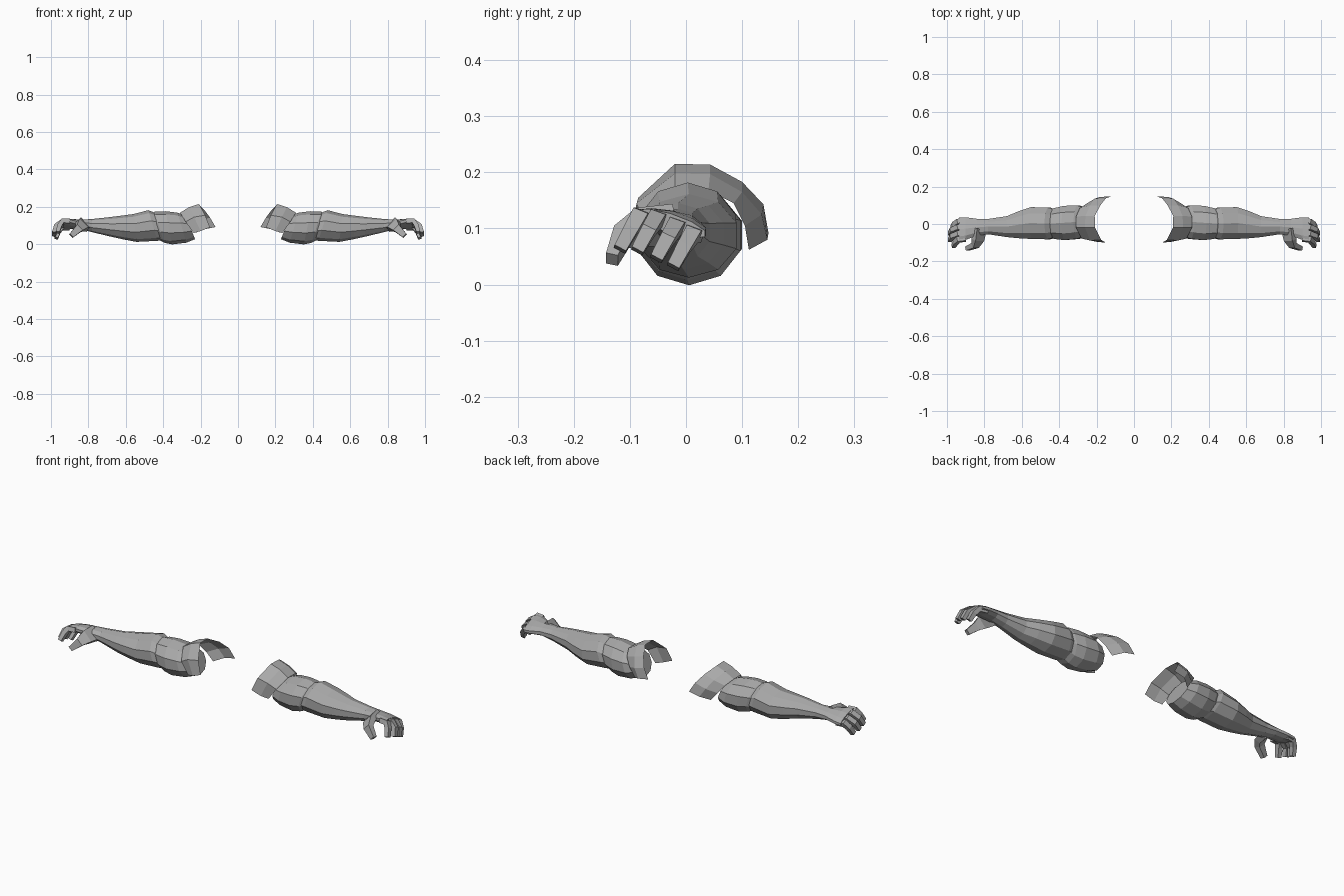
import bpy, bmesh, math
from mathutils import Vector

if "Cube" in bpy.data.objects:
    bpy.data.objects.remove(bpy.data.objects["Cube"])

skin = bpy.data.materials.new("grey")
skin.diffuse_color = (0.4, 0.4, 0.4, 1)
skin.use_nodes = True
skin.node_tree.nodes["Principled BSDF"].inputs["Base Color"].default_value = skin.diffuse_color


def loft(name, rings, closed=True):
    """Skin a list of point rings; closed rings also get end caps."""
    bm = bmesh.new()
    vr = [[bm.verts.new(p) for p in r] for r in rings]
    n = len(rings[0])
    for a, b in zip(vr, vr[1:]):
        for i in range(n if closed else n - 1):
            j = (i + 1) % n
            bm.faces.new((a[i], a[j], b[j], b[i]))
    if closed:
        bm.faces.new(vr[0][::-1])
        bm.faces.new(vr[-1])
    bmesh.ops.recalc_face_normals(bm, faces=bm.faces)
    me = bpy.data.meshes.new(name)
    bm.to_mesh(me)
    bm.free()
    me.materials.append(skin)
    ob = bpy.data.objects.new(name, me)
    bpy.context.collection.objects.link(ob)
    mod = ob.modifiers.new("mirror", 'MIRROR')
    mod.use_mirror_merge = False
    return ob


def section(x, y0, y1, z0, z1, lean=0.0, tilt=0.0, n=10):
    """Ten-sided limb section; lean shears x by height, tilt drops the back side."""
    cy, cz, ry, rz = (y0 + y1) / 2, (z0 + z1) / 2, (y1 - y0) / 2, (z1 - z0) / 2
    pts = []
    for i in range(n):
        a = 2 * math.pi * (i + 0.5) / n
        y, z = cy + ry * 1.05 * math.cos(a), cz + rz * 1.05 * math.sin(a)
        pts.append((x + lean * (z - cz), y, z - tilt * (y - cy)))
    return pts


def digit(name, path, side):
    """Four-sided finger along (x, y, z, width, thickness) points."""
    pts = [Vector(p[:3]) for p in path]
    rings = []
    for i, p in enumerate(path):
        t = (pts[min(i + 1, len(pts) - 1)] - pts[max(i - 1, 0)]).normalized()
        s = Vector(side)
        s = (s - t * s.dot(t)).normalized()
        u = t.cross(s)
        w, h = p[3] / 2, p[4] / 2
        rings.append([pts[i] + s * a * w + u * b * h
                      for a, b in ((-1, -1), (1, -1), (1, 1), (-1, 1))])
    loft(name, rings)


# shoulder cap: open shell over front, top and back
inner = [(.15, -.10, .09), (.175, -.085, .155), (.208, -.02, .215), (.21, .043, .214),
         (.18, .10, .183), (.15, .138, .143), (.12, .147, .092)]
middle = [(.20, -.095, .07), (.235, -.088, .145), (.262, -.02, .198), (.26, .043, .197),
          (.235, .10, .165), (.21, .135, .125), (.18, .145, .08)]
outer = [(.238, -.082, .06), (.28, -.078, .12), (.31, -.02, .168), (.31, .04, .168),
         (.29, .085, .145), (.26, .105, .105), (.225, .112, .062)]
loft("shoulder_cap", [inner, middle, outer], closed=False)

# upper arm
loft("upper_arm", [
    section(.255, -.065, .085, .03, .15, .4),
    section(.30, -.08, .10, .012, .165, .3),
    section(.37, -.086, .097, .003, .172, .2),
    section(.42, -.08, .085, .012, .17, .3),
    section(.45, -.065, .072, .03, .155, .3)])

# forearm running into the wrist and palm
loft("forearm_and_palm", [
    section(.42, -.072, .075, .025, .165, .35),
    section(.455, -.082, .088, .022, .178, .3),
    section(.55, -.08, .09, .016, .158, .1),
    section(.62, -.076, .067, .03, .15),
    section(.68, -.07, .042, .043, .143),
    section(.78, -.055, .027, .066, .133),
    section(.84, -.062, .028, .08, .13, 0, .1),
    section(.90, -.085, .036, .088, .13, 0, .25),
    section(.935, -.09, .034, .092, .126, 0, .3)])

# four curled fingers: knuckle y, knuckle z, tip x
for name, y, z, tip in (("index_finger", -.078, .121, .965), ("middle_finger", -.047, .118, .985),
                        ("ring_finger", -.013, .104, .985), ("little_finger", .017, .09, .972)):
    digit(name, [(.90, y, z, .028, .024),
                 (.94, y - .006, z, .028, .026),
                 (tip - .012, y - .02, z - .022, .026, .024),
                 (tip, y - .04, z - .058, .023, .02)], (0, 1, -.3))

# thumb
digit("thumb", [(.825, -.025, .105, .075, .035),
                (.835, -.085, .103, .065, .032),
                (.85, -.115, .085, .042, .03),
                (.892, -.132, .045, .026, .022)], (.7, 0, .7))
